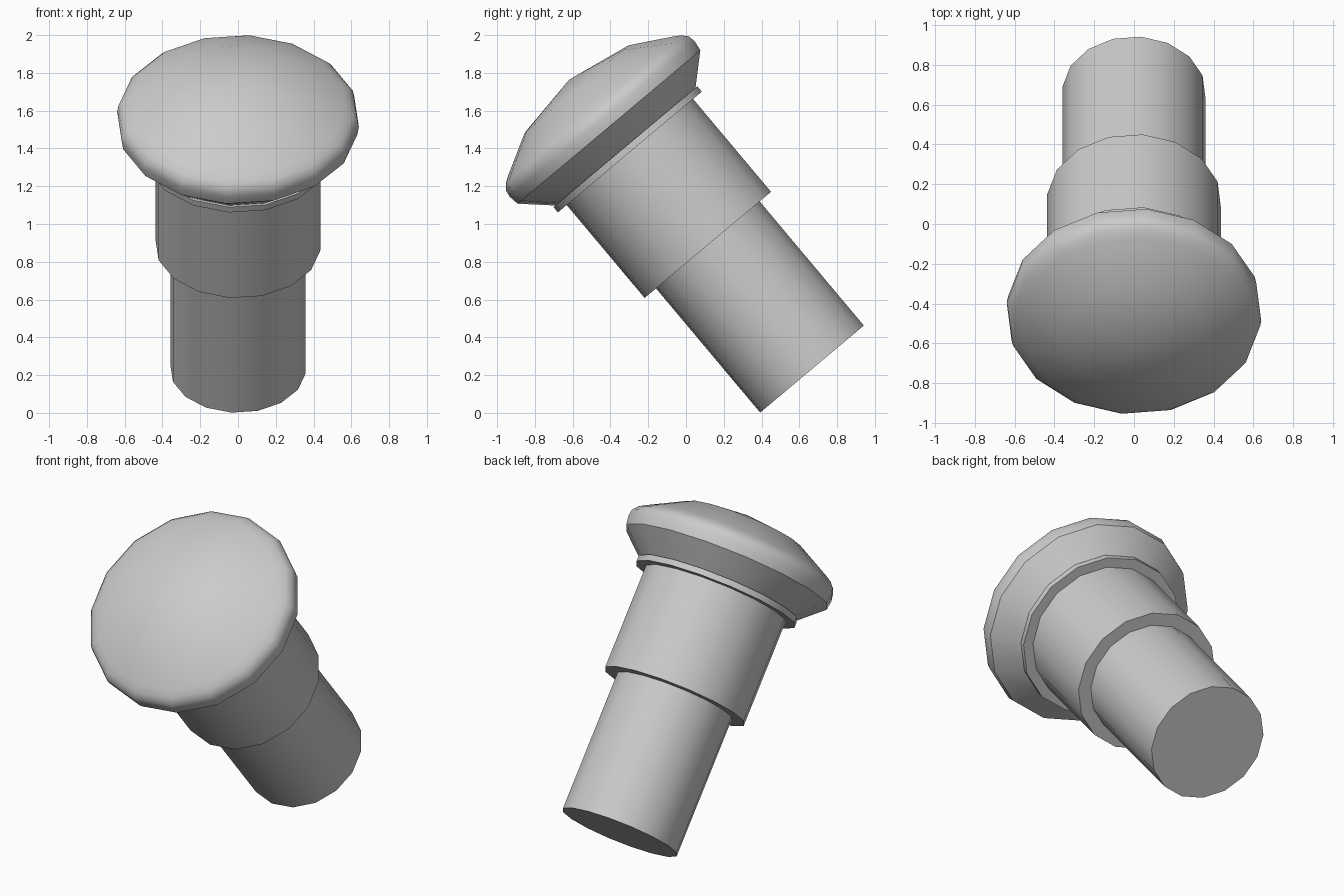
import bpy, bmesh
from math import radians, sin, cos, tau
from mathutils import Matrix

cube = bpy.data.objects.get("Cube")
if cube:
    bpy.data.objects.remove(cube, do_unlink=True)

SIDES = 16
TURN = radians(84.4)

grey = bpy.data.materials.new("plain_grey")
grey.use_nodes = True
colour = (0.6, 0.6, 0.6, 1)
grey.diffuse_color = colour
grey.node_tree.nodes["Principled BSDF"].inputs["Base Color"].default_value = colour

# Outline from foot to crown, as (radius, height along the axis)
shaft = [(0.36, 0), (0.36, 0.858)]
sleeve = [(0.439, 0.858), (0.439, 1.5)]
collar = [(0.50, 1.5), (0.50, 1.537)]
head = [(0.487, 1.537), (0.635, 1.673), (0.643, 1.727), (0.636, 1.767),
        (0.61, 1.797), (0.57, 1.822), (0.36, 1.937)]
CROWN = 2.0

# Turn the outline around the axis
bm = bmesh.new()
rings = []
for r, h in shaft + sleeve + collar + head:
    angles = [TURN + tau * i / SIDES for i in range(SIDES)]
    rings.append([bm.verts.new((r * cos(a), r * sin(a), h)) for a in angles])
for low, high in zip(rings, rings[1:]):
    for i in range(SIDES):
        j = (i + 1) % SIDES
        bm.faces.new((low[i], low[j], high[j], high[i]))

# Flat foot and domed crown
bm.faces.new(rings[0][::-1])
tip = bm.verts.new((0, 0, CROWN))
for i in range(SIDES):
    bm.faces.new((rings[-1][i], rings[-1][(i + 1) % SIDES], tip))

# Lean the knob forward and stand it on the ground
lean = Matrix.Translation((0, 0.667, 0.232)) @ Matrix.Rotation(radians(40), 4, 'X')
bm.transform(lean)
bmesh.ops.recalc_face_normals(bm, faces=bm.faces)

mesh = bpy.data.meshes.new("stepped_knob")
bm.to_mesh(mesh)
bm.free()
mesh.materials.append(grey)
knob = bpy.data.objects.new("stepped_knob", mesh)
bpy.context.collection.objects.link(knob)

bpy.ops.object.select_all(action='DESELECT')
knob.select_set(True)
bpy.context.view_layer.objects.active = knob
bpy.ops.object.shade_smooth_by_angle(angle=radians(32))
